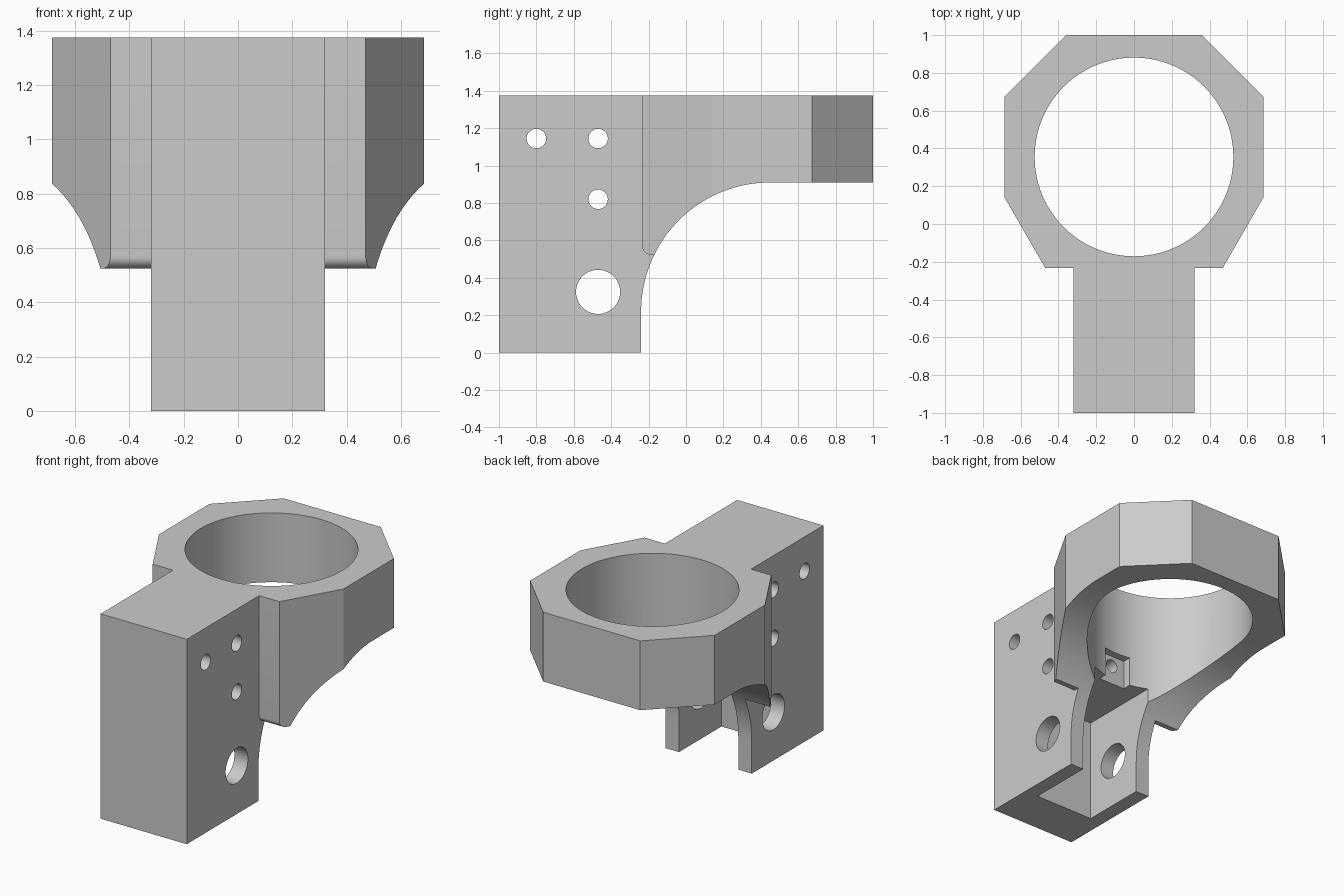
import bpy, bmesh, math
from mathutils import Vector

cube = bpy.data.objects.get("Cube")
if cube:
    bpy.data.objects.remove(cube, do_unlink=True)

TOP = 1.375
BORE_Y = 0.355

grey = bpy.data.materials.new("plain grey")
grey.use_nodes = True
grey.diffuse_color = (0.6, 0.6, 0.6, 1)
grey.node_tree.nodes["Principled BSDF"].inputs["Base Color"].default_value = (0.6, 0.6, 0.6, 1)


def prism(name, points, axis, low, high):
    """Extrude a flat outline along x, y or z between two positions."""
    place = {"x": lambda a, b, t: (t, a, b),
             "y": lambda a, b, t: (a, t, b),
             "z": lambda a, b, t: (a, b, t)}[axis]
    bm = bmesh.new()
    face = bm.faces.new([bm.verts.new(place(a, b, low)) for a, b in points])
    new = bmesh.ops.extrude_face_region(bm, geom=[face])["geom"]
    shift = Vector(place(0, 0, high - low))
    bmesh.ops.translate(bm, vec=shift, verts=[v for v in new if isinstance(v, bmesh.types.BMVert)])
    bmesh.ops.recalc_face_normals(bm, faces=bm.faces)
    mesh = bpy.data.meshes.new(name)
    bm.to_mesh(mesh)
    bm.free()
    mesh.materials.append(grey)
    obj = bpy.data.objects.new(name, mesh)
    bpy.context.collection.objects.link(obj)
    return obj


def rect(a0, a1, b0, b1):
    return [(a0, b0), (a1, b0), (a1, b1), (a0, b1)]


def circle(a, b, r, n):
    return [(a + r * math.cos(math.tau * i / n), b + r * math.sin(math.tau * i / n)) for i in range(n)]


def combine(target, other, operation):
    bpy.context.view_layer.objects.active = target
    mod = target.modifiers.new(operation.lower(), "BOOLEAN")
    mod.operation = operation
    mod.solver = "EXACT"
    mod.object = other
    bpy.ops.object.modifier_apply(modifier=mod.name)
    bpy.data.objects.remove(other, do_unlink=True)


# Eight-sided collar, with its lower front edge rounded
half = [(0.47, -0.233), (0.685, 0.14), (0.685, 0.675), (0.36, 1.0)]
outline = half + [(-x, y) for x, y in reversed(half)]
collar = prism("collar", outline, "z", 0.525, TOP)
bm = bmesh.new()
bm.from_mesh(collar.data)
front_edge = [e for e in bm.edges if all(v.co.y < -0.2 and v.co.z < 0.6 for v in e.verts)]
bmesh.ops.bevel(bm, geom=front_edge, offset=0.042, segments=8, profile=0.5, affect="EDGES")
bm.to_mesh(collar.data)
bm.free()

# Mounting block joined to the collar
bracket = prism("collar_bracket", rect(-1, 0, 0, TOP), "x", -0.32, 0.32)
combine(bracket, collar, "UNION")

# Quarter-round sweep under the collar
arc = [(0.45 - 0.69 * math.cos(math.pi / 2 * i / 32), 0.22 + 0.69 * math.sin(math.pi / 2 * i / 32))
       for i in range(33)]
under = [(-0.24, -0.2)] + arc + [(1.2, 0.91), (1.2, -0.2)]
combine(bracket, prism("under_cutter", under, "x", -1, 1), "DIFFERENCE")

# Main bore, lower pocket and the small recess in the bore wall
combine(bracket, prism("bore_cutter", circle(0, BORE_Y, 0.526, 96), "z", -0.5, 2), "DIFFERENCE")
combine(bracket, prism("pocket_cutter", rect(-0.69, 0.2, -0.2, 0.70), "x", -0.22, 0.22), "DIFFERENCE")
combine(bracket, prism("recess_cutter", rect(-0.1, 0.1, 0.6, 0.90), "y", -0.22, 0.1), "DIFFERENCE")
combine(bracket, prism("screw_cutter", circle(0, 0.83, 0.045, 24), "y", -0.45, 0.0), "DIFFERENCE")

# Cross holes through the block
for y, z, r in [(-0.8, 1.145, 0.052), (-0.47, 1.145, 0.052), (-0.47, 0.82, 0.052), (-0.47, 0.325, 0.118)]:
    combine(bracket, prism("hole_cutter", circle(y, z, r, 40), "x", -1, 1), "DIFFERENCE")

bpy.ops.object.select_all(action="DESELECT")
bracket.select_set(True)
bpy.context.view_layer.objects.active = bracket
bpy.ops.object.shade_smooth_by_angle(angle=math.radians(25))
